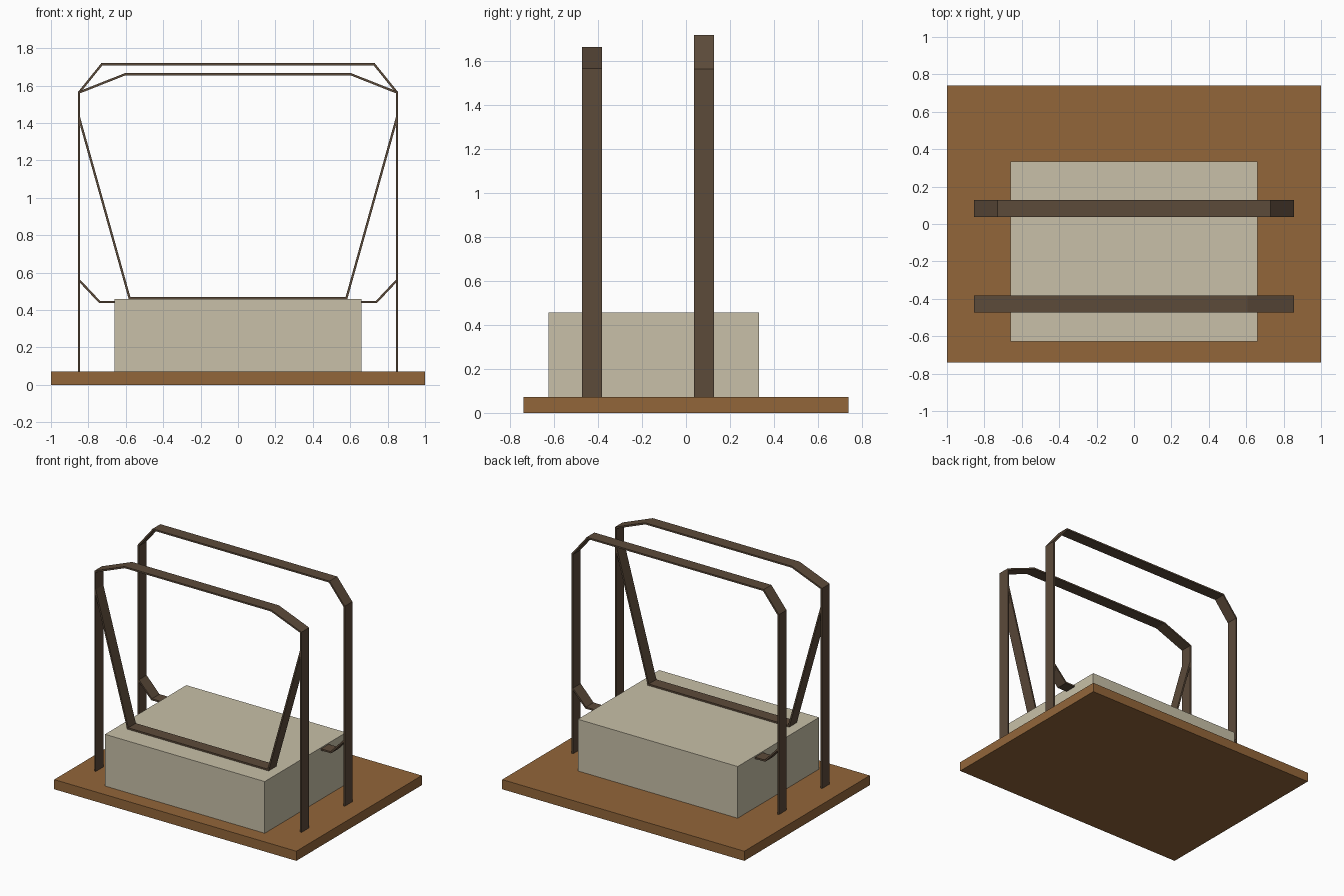
import bpy
from mathutils import Vector

if "Cube" in bpy.data.objects:
    bpy.data.objects.remove(bpy.data.objects["Cube"], do_unlink=True)


def material(name, colour):
    mat = bpy.data.materials.new(name)
    mat.use_nodes = True
    mat.diffuse_color = (*colour, 1)
    mat.node_tree.nodes["Principled BSDF"].inputs["Base Color"].default_value = (*colour, 1)
    return mat


WOOD = material("brown wood", (0.29, 0.133, 0.042))
STONE = material("pale beige", (0.578, 0.527, 0.392))
STRAP = material("dark brown", (0.107, 0.069, 0.042))


def block(name, low, high, mat):
    low, high = Vector(low), Vector(high)
    bpy.ops.mesh.primitive_cube_add(size=1, location=(low + high) / 2)
    obj = bpy.context.object
    obj.name = name
    obj.scale = high - low
    bpy.ops.object.transform_apply(location=False, rotation=False, scale=True)
    obj.data.materials.append(mat)


def band(name, half, y, width=0.09, thick=0.012):
    """Flat bar bent along a mirrored x-z path, with mitred corners."""
    path = [Vector((-x, z)) for x, z in half] + [Vector(p) for p in reversed(half)]
    sides = [(b - a).normalized().orthogonal() for a, b in zip(path, path[1:])]
    verts = []
    for i, p in enumerate(path):
        n1, n2 = sides[max(i - 1, 0)], sides[min(i, len(sides) - 1)]
        mitre = (n1 + n2) / (1 + n1.dot(n2)) * thick / 2
        for q, dy in ((p + mitre, -1), (p + mitre, 1), (p - mitre, 1), (p - mitre, -1)):
            verts.append((q.x, y + dy * width / 2, q.y))
    faces = [(0, 1, 2, 3)]
    for i in range(0, len(verts) - 4, 4):
        for k in range(4):
            n = (k + 1) % 4
            faces.append((i + k, i + 4 + k, i + 4 + n, i + n))
    end = len(verts) - 4
    faces.append((end + 3, end + 2, end + 1, end))
    mesh = bpy.data.meshes.new(name)
    mesh.from_pydata(verts, [], faces)
    mesh.materials.append(STRAP)
    obj = bpy.data.objects.new(name, mesh)
    bpy.context.collection.objects.link(obj)
    # Consistent outward normals
    bpy.ops.object.select_all(action='DESELECT')
    bpy.context.view_layer.objects.active = obj
    obj.select_set(True)
    bpy.ops.object.mode_set(mode='EDIT')
    bpy.ops.mesh.select_all(action='SELECT')
    bpy.ops.mesh.normals_make_consistent(inside=False)
    bpy.ops.object.mode_set(mode='OBJECT')


# Base board and resting block
block("base_board", (-1, -0.74, 0), (1, 0.74, 0.072), WOOD)
block("block", (-0.66, -0.627, 0.072), (0.66, 0.333, 0.458), STONE)

# Upright frames and the slings hanging from them
FRONT, BACK = -0.428, 0.082
band("front_frame", [(0.85, 0.07), (0.85, 1.563), (0.605, 1.66)], FRONT)
band("back_frame", [(0.85, 0.07), (0.85, 1.563), (0.728, 1.714)], BACK)
band("front_sling", [(0.85, 1.43), (0.58, 0.464)], FRONT)
band("back_sling", [(0.85, 0.56), (0.74, 0.443)], BACK)
